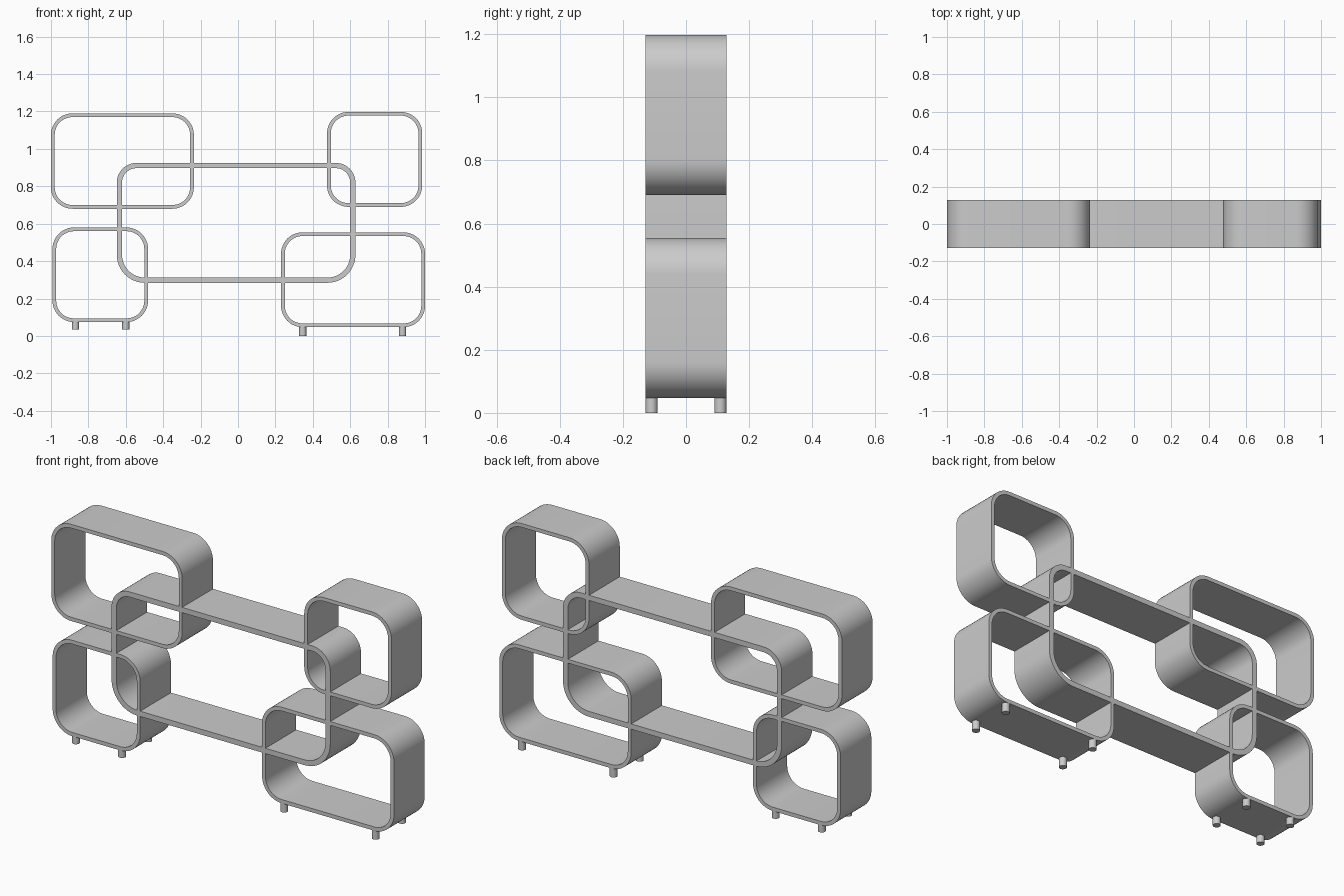
import bpy
import bmesh
from math import sin, cos, pi, radians

if "Cube" in bpy.data.objects:
    bpy.data.objects.remove(bpy.data.objects["Cube"])

grey = bpy.data.materials.new("plain_grey")
grey.use_nodes = True
grey.diffuse_color = (0.6, 0.6, 0.6, 1)
grey.node_tree.nodes["Principled BSDF"].inputs["Base Color"].default_value = (0.6, 0.6, 0.6, 1)

HALF_DEPTH = 0.128
STEPS = 12


def finish(bm, name):
    bmesh.ops.recalc_face_normals(bm, faces=bm.faces)
    mesh = bpy.data.meshes.new(name)
    bm.to_mesh(mesh)
    bm.free()
    mesh.materials.append(grey)
    obj = bpy.data.objects.new(name, mesh)
    bpy.context.collection.objects.link(obj)
    bpy.ops.object.select_all(action="DESELECT")
    obj.select_set(True)
    bpy.context.view_layer.objects.active = obj
    bpy.ops.object.shade_smooth_by_angle(angle=radians(30))


def outline(x0, x1, z0, z1, top_r, low_r, inset):
    """Rounded rectangle, counter-clockwise from the right side, moved in by inset."""
    corners = [(x1 - top_r, z1 - top_r, top_r), (x0 + top_r, z1 - top_r, top_r),
               (x0 + low_r, z0 + low_r, low_r), (x1 - low_r, z0 + low_r, low_r)]
    points = []
    for quarter, (cx, cz, r) in enumerate(corners):
        for i in range(STEPS + 1):
            a = (quarter + i / STEPS) * pi / 2
            points.append((cx + (r - inset) * cos(a), cz + (r - inset) * sin(a)))
    return points


def frame(name, x0, x1, z0, z1, top_r=0.115, low_r=0.115, wall=0.02):
    bm = bmesh.new()
    rings = []
    for inset, y in ((0, -HALF_DEPTH), (0, HALF_DEPTH), (wall, HALF_DEPTH), (wall, -HALF_DEPTH)):
        rings.append([bm.verts.new((x, y, z))
                      for x, z in outline(x0, x1, z0, z1, top_r, low_r, inset)])
    n = len(rings[0])
    for k in range(4):
        a, b = rings[k], rings[(k + 1) % 4]
        for i in range(n):
            j = (i + 1) % n
            bm.faces.new((a[i], a[j], b[j], b[i]))
    finish(bm, name)


def foot(name, x, y, z0, z1):
    bm = bmesh.new()
    bmesh.ops.create_cone(bm, cap_ends=True, segments=24, radius1=0.019, radius2=0.019,
                          depth=z1 - z0)
    bmesh.ops.translate(bm, verts=bm.verts, vec=(x, y, (z0 + z1) / 2))
    finish(bm, name)


# Interlocking open shelf frames
frame("centre_frame", -0.648, 0.628, 0.284, 0.925, top_r=0.105, low_r=0.15, wall=0.028)
frame("upper_right_frame", -1.0, -0.236, 0.68, 1.19)
frame("upper_left_frame", 0.476, 0.985, 0.69, 1.198)
frame("lower_right_frame", -0.992, -0.481, 0.074, 0.58)
frame("lower_left_frame", 0.23, 1.0, 0.047, 0.554)

# Short round feet under the lower frames
for side, xs, z0, z1 in (("right", (-0.869, -0.6), 0.035, 0.08),
                         ("left", (0.346, 0.88), 0.0, 0.055)):
    for x in xs:
        for place, y in (("front", -0.109), ("back", 0.109)):
            foot(f"{side}_{place}_foot", x, y, z0, z1)
